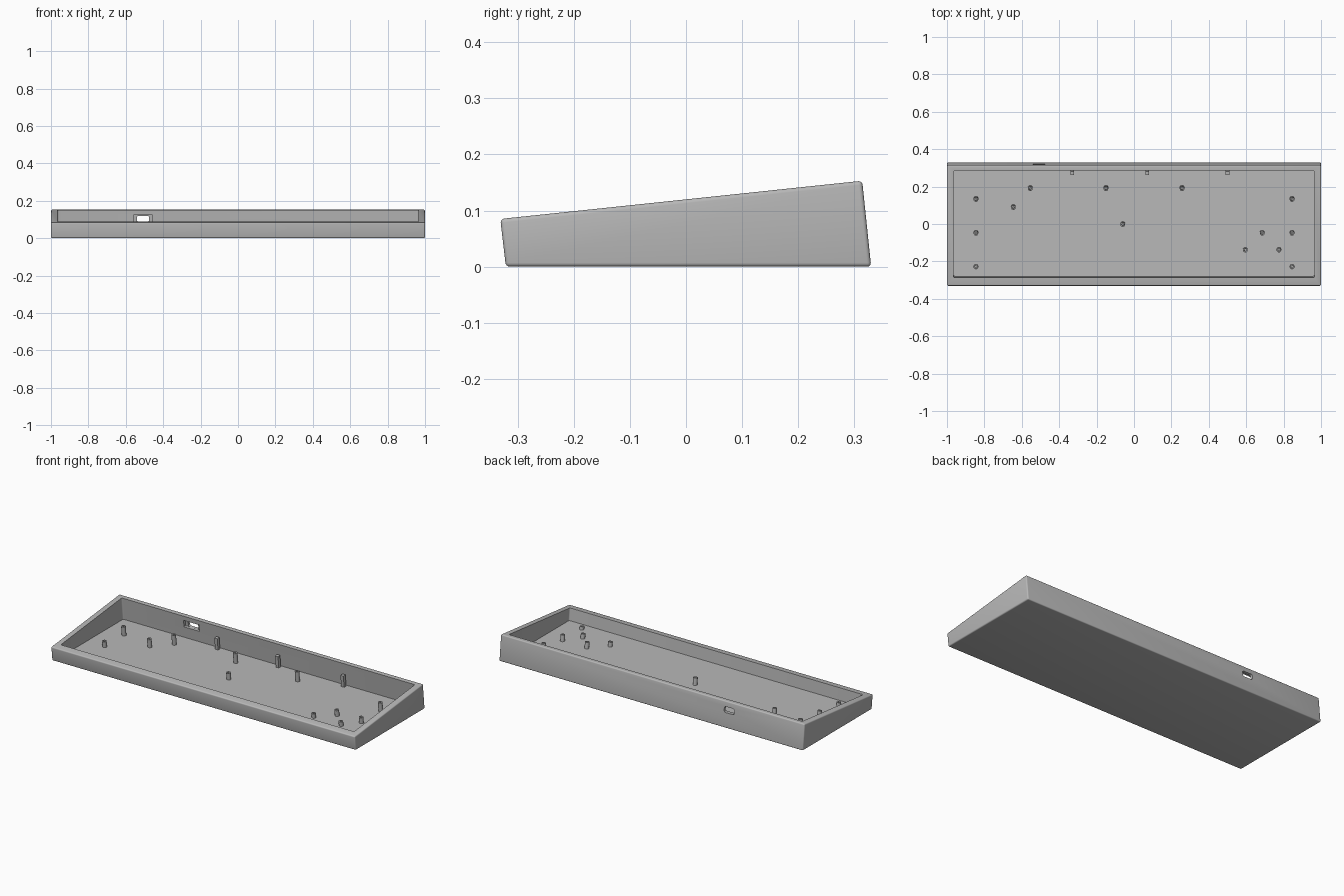
import bpy, bmesh, math
from mathutils import Matrix, Vector

if "Cube" in bpy.data.objects:
    bpy.data.objects.remove(bpy.data.objects["Cube"], do_unlink=True)

TILT = math.radians(6)
LEAN = math.tan(TILT)
FLOOR = 0.018

grey = bpy.data.materials.new("case grey")
grey.use_nodes = True
GREY = (0.48, 0.48, 0.48, 1)
grey.diffuse_color = GREY
grey.node_tree.nodes["Principled BSDF"].inputs["Base Color"].default_value = GREY


def finish(name, bm):
    bmesh.ops.recalc_face_normals(bm, faces=bm.faces)
    mesh = bpy.data.meshes.new(name)
    bm.to_mesh(mesh)
    bm.free()
    mesh.materials.append(grey)
    obj = bpy.data.objects.new(name, mesh)
    bpy.context.collection.objects.link(obj)
    return obj


def prism(profile, half):
    """Side profile (y, z) extruded across x."""
    bm = bmesh.new()
    face = bm.faces.new([bm.verts.new((-half, y, z)) for y, z in profile])
    ext = bmesh.ops.extrude_face_region(bm, geom=[face])["geom"]
    moved = [v for v in ext if isinstance(v, bmesh.types.BMVert)]
    bmesh.ops.translate(bm, verts=moved, vec=(2 * half, 0, 0))
    return bm


def upright(edge):
    d = edge.verts[0].co - edge.verts[1].co
    return abs(d.z) > 0.9 * d.length


def round_edges(bm, edges, size):
    bmesh.ops.bevel(bm, geom=edges, offset=size, segments=4,
                    profile=0.5, affect='EDGES', clamp_overlap=True)


def top_z(y):
    return 0.085 + (y + 0.33) * LEAN


def cut(target, cutter):
    cutter.hide_render = True
    mod = target.modifiers.new("cut", 'BOOLEAN')
    mod.operation = 'DIFFERENCE'
    mod.solver = 'EXACT'
    mod.object = cutter
    bpy.context.view_layer.objects.active = target
    bpy.ops.object.modifier_apply(modifier=mod.name)
    bpy.data.objects.remove(cutter, do_unlink=True)


def smooth(obj):
    bpy.ops.object.select_all(action='DESELECT')
    obj.select_set(True)
    bpy.context.view_layer.objects.active = obj
    bpy.ops.object.shade_smooth_by_angle(angle=math.radians(30))


# Wedge-shaped tray body with softened edges
bm = prism([(-0.321, 0), (0.33, 0), (0.314, 0.153), (-0.331, 0.085)], 1.0)
round_edges(bm, bm.edges[:], 0.007)
case = finish("case", bm)

# Hollow interior: flat floor, walls square to the sloping rim
front_y = lambda z: -0.287 + (0.089 - z) * LEAN
back_y = lambda z: 0.285 + (0.15 - z) * LEAN
bm = prism([(front_y(FLOOR), FLOOR), (back_y(FLOOR), FLOOR),
            (back_y(0.2), 0.2), (front_y(0.2), 0.2)], 0.965)
round_edges(bm, [e for e in bm.edges if upright(e)], 0.008)
cut(case, finish("cavity_cutter", bm))

# Cable port: a wide inner pocket and a smaller rounded opening
for name, size, y, rounding in (("pocket_cutter", (0.104, 0.04, 0.04), 0.285, 0.003),
                                ("port_cutter", (0.066, 0.12, 0.034), 0.31, 0.01)):
    bm = bmesh.new()
    bmesh.ops.create_cube(bm, size=1)
    bmesh.ops.scale(bm, verts=bm.verts, vec=size)
    along = [e for e in bm.edges if abs(e.verts[0].co.y - e.verts[1].co.y) > 0.01]
    round_edges(bm, along, rounding)
    bmesh.ops.transform(bm, verts=bm.verts,
                        matrix=Matrix.Translation((-0.508, y, 0.103)) @ Matrix.Rotation(TILT, 4, 'X'))
    cut(case, finish(name, bm))
smooth(case)


def post(name, x, y, drop, sides, radius, hole):
    """Leaning post whose top lies on a plane below the rim."""
    top = Vector((x, y, top_z(y) - drop))
    length = top.z - FLOOR + 0.008
    bm = bmesh.new()
    bmesh.ops.create_cone(bm, cap_ends=True, segments=sides, radius1=radius,
                          radius2=radius, depth=length)
    bmesh.ops.translate(bm, verts=bm.verts, vec=(0, 0, -length / 2))
    if sides == 4:
        bmesh.ops.rotate(bm, verts=bm.verts, matrix=Matrix.Rotation(math.pi / 4, 3, 'Z'))
    if hole:
        cap = max(bm.faces, key=lambda f: f.calc_center_median().z)
        bmesh.ops.inset_individual(bm, faces=[cap], thickness=radius - hole)
        ext = bmesh.ops.extrude_discrete_faces(bm, faces=[cap])["faces"][0]
        bmesh.ops.translate(bm, verts=ext.verts, vec=(0, 0, -0.6 * length))
        bmesh.ops.remove_doubles(bm, verts=bm.verts, dist=1e-6)
    bmesh.ops.transform(bm, verts=bm.verts,
                        matrix=Matrix.Translation(top) @ Matrix.Rotation(TILT, 4, 'X'))
    smooth(finish(name, bm))


# Round screw posts: mirrored side rows plus scattered inner ones
spots = [(s * 0.845, y) for s in (-1, 1) for y in (-0.23, -0.05, 0.13)]
spots += [(-0.645, 0.087), (-0.555, 0.188), (-0.15, 0.188), (0.257, 0.188),
          (-0.06, -0.004), (0.595, -0.14), (0.685, -0.05), (0.775, -0.14)]
for i, (x, y) in enumerate(spots):
    post(f"screw_post_{i + 1}", x, y, 0.06, 20, 0.0125, 0.006)

# Square support posts along the back wall
for i, x in enumerate((-0.33, 0.07, 0.5)):
    post(f"support_post_{i + 1}", x, 0.272, 0.06, 4, 0.0135, 0)
